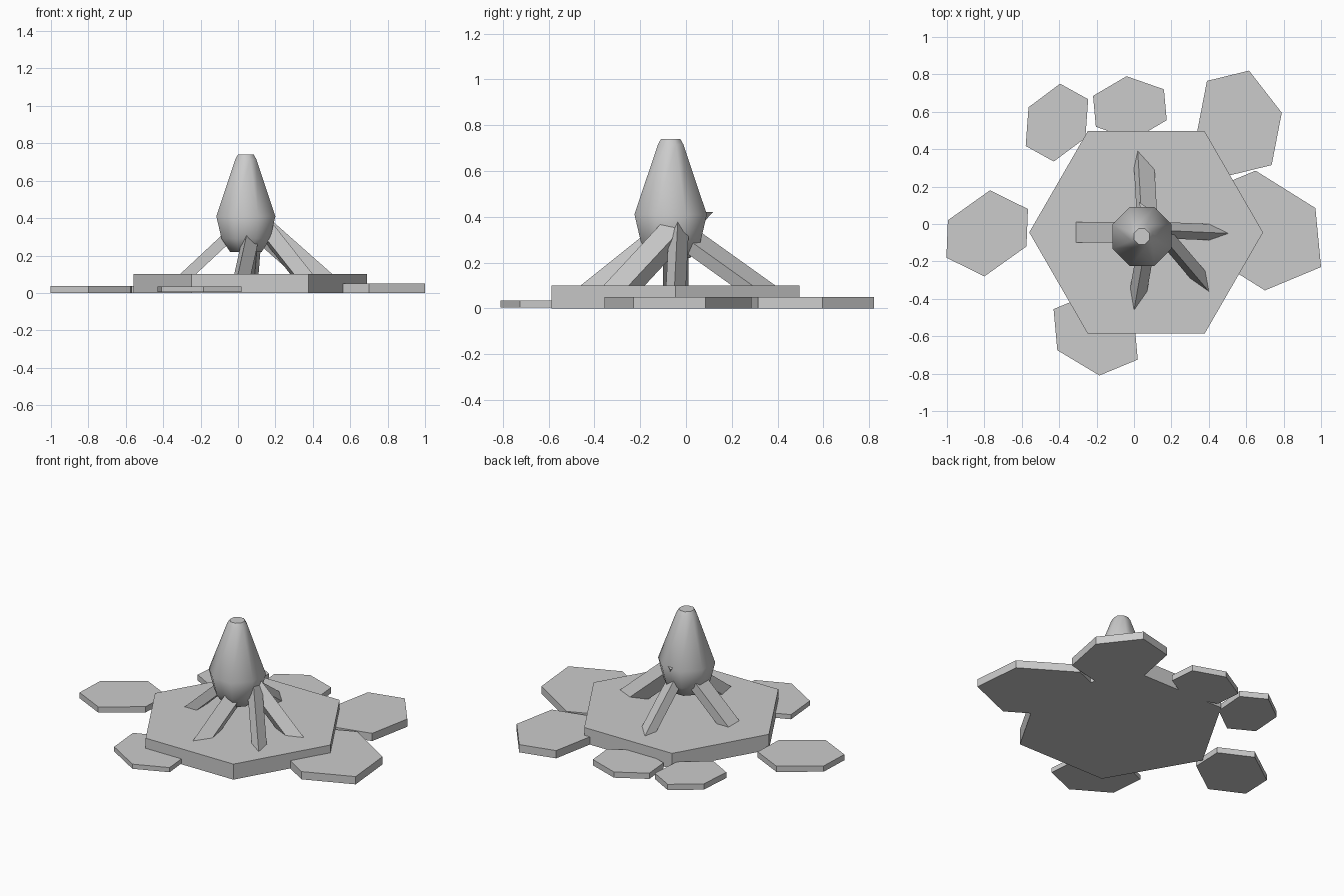
import bpy, bmesh, math
from mathutils import Vector

if "Cube" in bpy.data.objects:
    bpy.data.objects.remove(bpy.data.objects["Cube"])


def make_object(name, bm):
    bmesh.ops.recalc_face_normals(bm, faces=bm.faces)
    mesh = bpy.data.meshes.new(name)
    bm.to_mesh(mesh)
    bm.free()
    ob = bpy.data.objects.new(name, mesh)
    bpy.context.collection.objects.link(ob)
    return ob


def loft(name, rings):
    """Skin a stack of equal-length rings and cap both ends."""
    bm = bmesh.new()
    rows = [[bm.verts.new(p) for p in ring] for ring in rings]
    n = len(rows[0])
    for a, b in zip(rows, rows[1:]):
        for i in range(n):
            j = (i + 1) % n
            bm.faces.new((a[i], a[j], b[j], b[i]))
    bm.faces.new(rows[0])
    bm.faces.new(rows[-1])
    return make_object(name, bm)


def circle(cx, cy, z, r, n, start=0.0):
    return [(cx + r * math.cos(start + math.tau * i / n),
             cy + r * math.sin(start + math.tau * i / n), z) for i in range(n)]


# Large hexagonal deck
loft("deck", [circle(0.065, -0.045, z, 0.625, 6) for z in (0.0, 0.1)])

# Irregular hexagonal pads: centre, three neighbouring corners, bottom, top
pads = {
    "left_pad": ((-0.785, -0.05), [(-0.77, 0.18), (-0.567, 0.08), (-0.575, -0.12)], 0.0, 0.037),
    "back_left_pad": ((-0.412, 0.542), [(-0.395, 0.75), (-0.245, 0.667), (-0.26, 0.46)], 0.0, 0.037),
    "back_pad": ((-0.022, 0.62), [(-0.04, 0.79), (0.16, 0.72), (0.175, 0.555)], 0.0, 0.037),
    "back_right_pad": ((0.563, 0.54), [(0.39, 0.765), (0.615, 0.82), (0.79, 0.595)], 0.0, 0.05),
    "right_pad": ((0.675, -0.035), [(0.65, 0.285), (0.97, 0.085), (1.0, -0.23)], 0.0, 0.05),
    "front_left_pad": ((-0.205, -0.59), [(-0.43, -0.455), (-0.41, -0.675), (-0.185, -0.81)], 0.005, 0.035),
}
for name, (c, half, z0, z1) in pads.items():
    corners = half + [(2 * c[0] - x, 2 * c[1] - y) for x, y in half]
    loft(name, [[(x, y, z) for x, y in corners] for z in (z0, z1)])

# Eight-sided capsule body with a blunt nose
profile = [(0.22, 0.085), (0.29, 0.13), (0.41, 0.158), (0.715, 0.056), (0.74, 0.042)]
body = loft("body", [circle(0.042, -0.067, z, r / math.cos(math.pi / 8), 8, math.pi / 8)
                     for z, r in profile])
bpy.context.view_layer.objects.active = body
body.select_set(True)
bpy.ops.object.shade_smooth_by_angle(angle=math.radians(60))

# Slanted legs: tip and its two neighbouring corners on the deck, lean, top height
legs = {
    "left_leg": ((-0.31, 0.01), (-0.31, -0.10), (-0.225, 0.01), (1.07, 0.0), 0.36),
    "right_leg": ((0.505, -0.05), (0.40, -0.087), (0.40, 0.0), (-1.13, 0.05), 0.42),
    "front_right_leg": ((0.40, -0.36), (0.30, -0.29), (0.38, -0.25), (-0.79, 0.93), 0.42),
    "front_leg": ((0.0, -0.46), (0.07, -0.36), (-0.02, -0.34), (0.22, 1.25), 0.35),
    "back_leg": ((0.02, 0.39), (0.11, 0.29), (0.0, 0.30), (0.08, -1.4), 0.36),
}
for name, (tip, a, b, lean, top) in legs.items():
    tip, a, b, lean = (Vector(v) for v in (tip, a, b, lean))
    foot = [tip, a, a + b - tip, b]
    loft(name, [[(*(p + lean * (z - 0.1)), z) for p in foot] for z in (0.06, top)])
